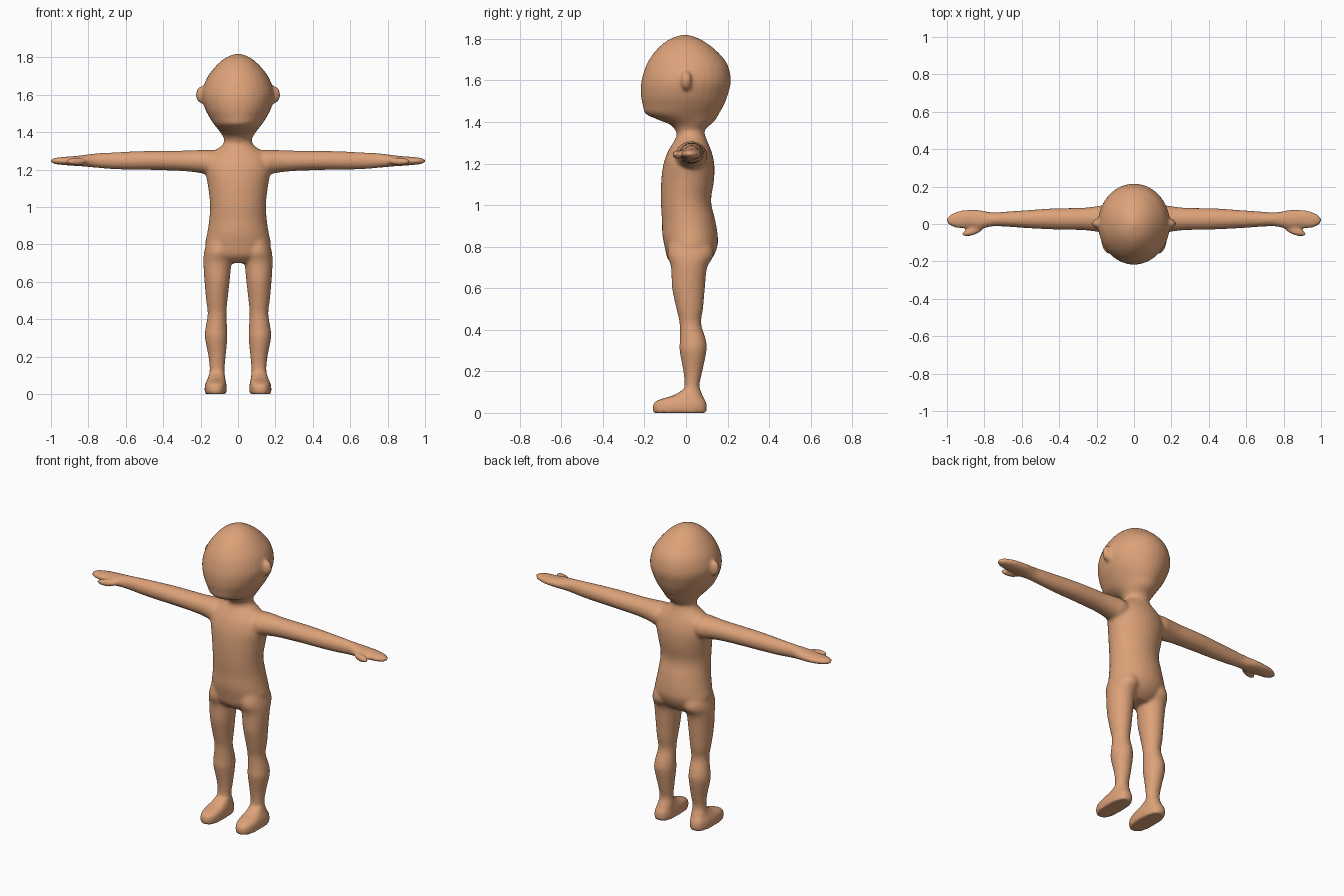
import bpy, bmesh, math
from mathutils import Vector, Matrix

skin = bpy.data.materials.new("skin")
skin.diffuse_color = (0.72, 0.36, 0.19, 1)
parts = []


def finish(name, bm):
    bmesh.ops.recalc_face_normals(bm, faces=bm.faces)
    mesh = bpy.data.meshes.new(name)
    bm.to_mesh(mesh)
    bm.free()
    obj = bpy.data.objects.new(name, mesh)
    bpy.context.collection.objects.link(obj)
    parts.append(obj)


def smooth_path(rows, steps=5):
    """Catmull-Rom interpolation of the cross-section rows."""
    out = []
    for i in range(len(rows) - 1):
        quad = [rows[max(i - 1, 0)], rows[i], rows[i + 1], rows[min(i + 2, len(rows) - 1)]]
        for k in range(steps):
            t = k / steps
            out.append([0.5 * (2 * b + (c - a) * t + (2 * a - 5 * b + 4 * c - d) * t * t
                               + (3 * b - a - 3 * c + d) * t ** 3) for a, b, c, d in zip(*quad)])
    return out + [list(rows[-1])]


def loft(name, rows, axis="z", side=1, square=1.0, n=32):
    """Rows are (position on axis, centre u, centre v, radius u, radius v)."""
    bm = bmesh.new()
    rings = []
    for p, cu, cv, ru, rv in smooth_path(rows):
        ring = []
        for k in range(n):
            a = 2 * math.pi * k / n
            c, s = math.cos(a), math.sin(a)
            u = cu + max(ru, .003) * math.copysign(abs(c) ** square, c)
            v = cv + max(rv, .003) * math.copysign(abs(s) ** square, s)
            co = (u, v, p) if axis == "z" else (p, u, v)
            ring.append(bm.verts.new((co[0] * side, co[1], co[2])))
        rings.append(ring)
    for a, b in zip(rings, rings[1:]):
        for k in range(n):
            bm.faces.new((a[k], a[(k + 1) % n], b[(k + 1) % n], b[k]))
    bm.faces.new(rings[0])
    bm.faces.new(rings[-1])
    finish(name, bm)


def ellipsoid(name, centre, radii, turn=0, side=1):
    bm = bmesh.new()
    bmesh.ops.create_uvsphere(bm, u_segments=24, v_segments=16, radius=1)
    bm.transform(Matrix.Diagonal((side, 1, 1, 1)) @ Matrix.Translation(centre)
                 @ Matrix.Rotation(turn, 4, "Z") @ Matrix.Diagonal((*radii, 1)))
    finish(name, bm)


# Head with a flat face and rounded skull
loft("head", [
    (1.34, 0, .02, .065, .062), (1.37, 0, .02, .077, .078), (1.39, 0, .02, .088, .102),
    (1.41, 0, .005, .103, .137), (1.44, 0, -.018, .127, .177), (1.48, 0, -.013, .153, .195),
    (1.53, 0, -.008, .178, .209), (1.60, 0, .001, .193, .215), (1.68, 0, .005, .171, .193),
    (1.745, 0, 0, .126, .144), (1.79, 0, -.005, .078, .088), (1.812, 0, -.005, .035, .04),
    (1.82, 0, -.005, .004, .004)])

# Torso from crotch to neck
loft("torso", [
    (.70, 0, .015, .09, .06), (.74, 0, .018, .155, .105), (.80, 0, .024, .175, .127),
    (.86, 0, .019, .165, .133), (.93, 0, .012, .154, .128), (1.02, 0, 0, .15, .121),
    (1.12, 0, .008, .162, .127), (1.20, 0, .014, .176, .122), (1.26, 0, .018, .165, .104),
    (1.30, 0, .022, .125, .084), (1.33, 0, .024, .085, .07), (1.36, 0, .021, .073, .066),
    (1.40, 0, .02, .07, .06)])

for side, label in ((1, "left"), (-1, "right")):
    # Leg with thigh, knee, calf and ankle
    loft(label + "_leg", [
        (.82, .095, .02, .07, .10), (.76, .102, .022, .079, .112), (.70, .11, .015, .075, .087),
        (.60, .112, .012, .067, .079), (.50, .113, .018, .057, .064), (.43, .112, .021, .050, .052),
        (.35, .116, .033, .058, .063), (.30, .117, .034, .060, .065), (.20, .112, .033, .046, .046),
        (.13, .112, .029, .040, .036), (.08, .114, .032, .046, .05), (.03, .116, .035, .05, .056)],
        side=side)
    # Foot
    loft(label + "_foot", [
        (0, .120, -.03, .056, .127), (.02, .120, -.03, .059, .131), (.05, .119, -.028, .057, .126),
        (.068, .117, -.015, .052, .102), (.085, .115, .008, .046, .068), (.11, .113, .025, .04, .042)],
        side=side, square=.8)
    # Arm, wrist and mitten-like hand
    loft(label + "_arm", [
        (.08, .022, 1.235, .07, .065), (.15, .025, 1.238, .077, .068), (.20, .027, 1.243, .068, .062),
        (.27, .027, 1.246, .060, .056), (.36, .027, 1.248, .058, .053), (.46, .027, 1.249, .055, .051),
        (.56, .026, 1.248, .049, .049), (.66, .026, 1.247, .042, .045), (.74, .025, 1.248, .037, .040),
        (.78, .024, 1.248, .041, .036), (.83, .023, 1.247, .052, .030), (.88, .027, 1.246, .049, .026),
        (.93, .024, 1.246, .047, .022), (.97, .021, 1.246, .036, .018), (.99, .020, 1.246, .023, .013),
        (1.003, .02, 1.246, .006, .005)], axis="x", side=side)
    ellipsoid(label + "_thumb", (.865, -.040, 1.243), (.058, .021, .021), -.3, side)
    ellipsoid(label + "_ear", (.190, .002, 1.60), (.036, .026, .048), 0, side)

# Fuse all parts into one seamless skin
bpy.ops.object.select_all(action="DESELECT")
for obj in parts:
    obj.select_set(True)
body = parts[1]
bpy.context.view_layer.objects.active = body
bpy.ops.object.join()
body.name = "body"
remesh = body.modifiers.new("fuse", "REMESH")
remesh.mode = "VOXEL"
remesh.voxel_size = .009
soften = body.modifiers.new("soften", "SMOOTH")
soften.factor = .5
soften.iterations = 6
for mod in ("fuse", "soften"):
    bpy.ops.object.modifier_apply(modifier=mod)

# One smooth skin colour, soles on the ground
low = min(v.co.z for v in body.data.vertices)
body.data.transform(Matrix.Translation(Vector((0, 0, -low))))
body.data.materials.clear()
body.data.materials.append(skin)
bpy.ops.object.shade_smooth_by_angle(angle=math.radians(60))
